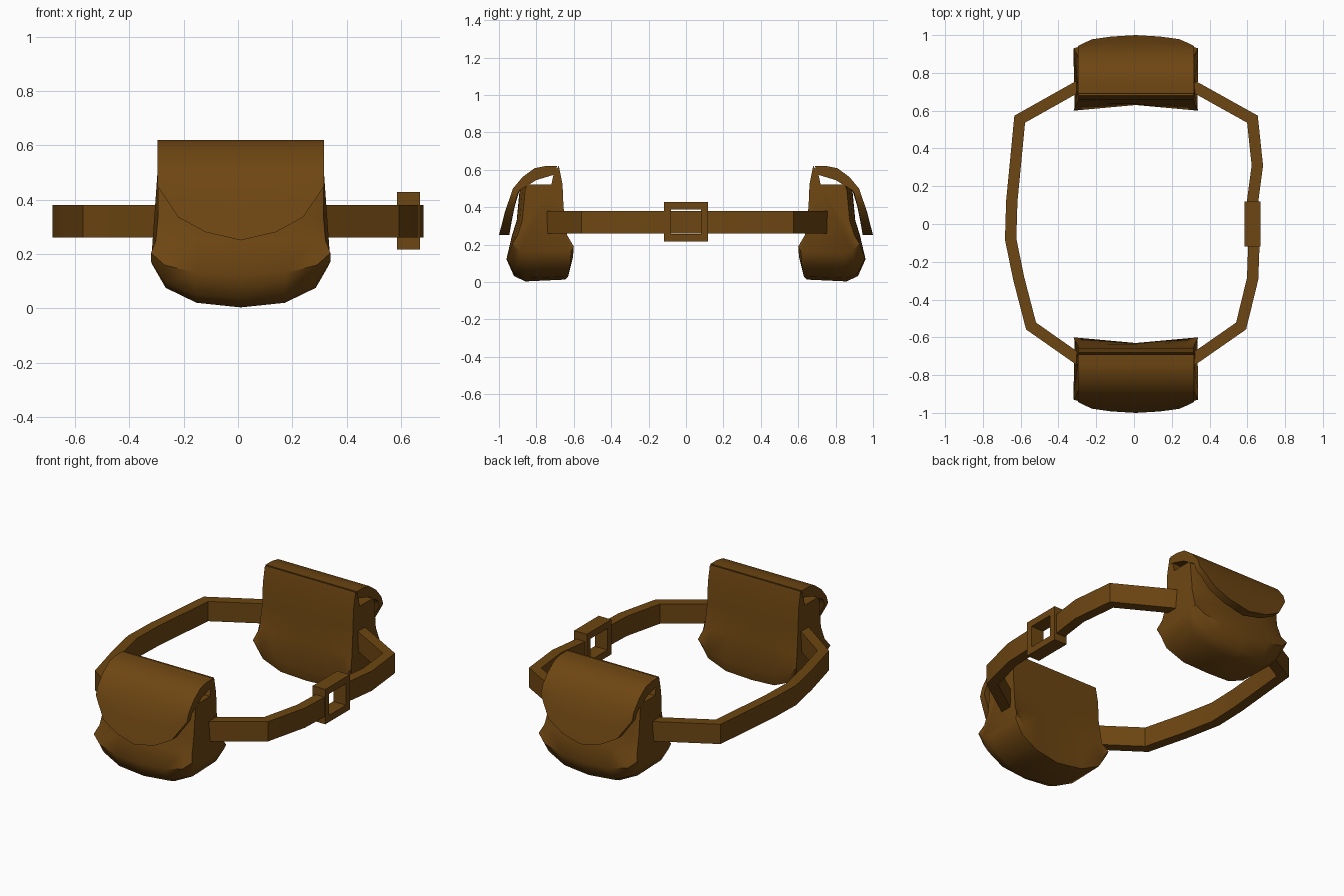
import bpy, bmesh, math
from mathutils import Vector

if "Cube" in bpy.data.objects:
    bpy.data.objects.remove(bpy.data.objects["Cube"])

leather = bpy.data.materials.new("brown_leather")
leather.diffuse_color = (0.155, 0.061, 0.006, 1)
leather.use_nodes = True
leather.node_tree.nodes["Principled BSDF"].inputs["Base Color"].default_value = leather.diffuse_color
CX = 0.01  # pouch centre in x


def finish(name, bm, angle=40):
    bmesh.ops.recalc_face_normals(bm, faces=bm.faces)
    me = bpy.data.meshes.new(name)
    bm.to_mesh(me)
    bm.free()
    ob = bpy.data.objects.new(name, me)
    bpy.context.collection.objects.link(ob)
    me.materials.append(leather)
    bpy.ops.object.select_all(action='DESELECT')
    ob.select_set(True)
    bpy.context.view_layer.objects.active = ob
    bpy.ops.object.shade_smooth_by_angle(angle=math.radians(angle))
    return ob


def loft(name, rings, closed=False, angle=40):
    """Skin a list of equal closed rings, capping the ends unless closed."""
    bm = bmesh.new()
    vs = [[bm.verts.new(p) for p in r] for r in rings]
    n = len(vs[0])
    for a, b in zip(vs, vs[1:] + vs[:1] if closed else vs[1:]):
        for i in range(n):
            j = (i + 1) % n
            bm.faces.new((a[i], a[j], b[j], b[i]))
    if not closed:
        bm.faces.new(vs[0])
        bm.faces.new(vs[-1])
    return finish(name, bm, angle)


def lerp_table(table, t):
    for (a, p), (b, q) in zip(table, table[1:]):
        if t <= b:
            return p + (q - p) * (t - a) / (b - a)
    return table[-1][1]


COLS = (-1, -0.85, -0.5, 0, 0.5, 0.85, 1)

# Pouch body: (depth, height, half width) around the side profile
BODY = [(.68, .62, .305), (.66, .52, .305), (.655, .40, .305), (.635, .25, .312),
        (.60, .08, .33), (.615, .01, .325), (.86, 0, .325), (.92, .03, .33),
        (.96, .12, .33), (.93, .25, .312), (.905, .33, .305), (.89, .49, .305),
        (.88, .52, .305), (.72, .52, .305), (.705, .59, .305)]
LIFT = [(0, .003), (.5, .02), (.85, .075), (1, .16)]


def pouch_body(name, side):
    rings = []
    for u in COLS:
        lift = lerp_table(LIFT, abs(u))
        ring = []
        for d, z, w in BODY:
            if z < .25:
                z = lift + z * (.25 - lift) / .25
                if d < .7:                       # back hem bows inward
                    d += .03 * (1 - abs(u))
            if d > .85:                          # front corners round off
                d -= .03 * abs(u) ** 4
            ring.append((CX + u * w, side * d, z))
        rings.append(ring)
    loft(name, rings)


# Flap: outer and inner (depth by height) below the bend, with curved hem
HEM = [(0, .25), (.42, .28), (.75, .335), (1, .45)]
OUT = [(.25, 1.0), (.375, .968), (.5, .925)]
INN = [(.25, .945), (.375, .925), (.49, .895), (.5, .885)]


def pouch_flap(name, side):
    rings = []
    for u in (-1, -.9, -.75, -.42, 0, .42, .75, .9, 1):
        end = lerp_table(HEM, abs(u))
        mid = (end + .5) / 2
        path = [(.69, .62), (.75, .62), (.81, .608), (.875, .56), (.925, .50)]
        path += [(lerp_table(OUT, z), z) for z in (mid, end)]
        path += [(lerp_table(INN, z), z) for z in (end, mid)]
        path += [(.89, .49), (.80, .545), (.70, .575)]
        rings.append([(CX + u * .307, side * d, z) for d, z in path])
    loft(name, rings)


for label, side in (("front", -1), ("back", 1)):
    pouch_body(label + "_pouch_body", side)
    pouch_flap(label + "_pouch_flap", side)


# Belt straps: flat bands following centre lines in plan
def strap(name, pts, thick=.06, z0=.26, z1=.38):
    pts = [Vector(p) for p in pts]
    rings = []
    for i, p in enumerate(pts):
        dirs = [(b - a).normalized() for a, b in zip(pts, pts[1:])][max(i - 1, 0):i + 1]
        t = sum(dirs, Vector((0, 0))).normalized()
        n = Vector((-t.y, t.x)) * (thick / 2 / max(t.dot(dirs[0]), .5))
        a, b = p + n, p - n
        rings.append([(a.x, a.y, z0), (b.x, b.y, z0), (b.x, b.y, z1), (a.x, a.y, z1)])
    loft(name, rings, angle=35)


strap("left_strap", [(-.25, .755), (-.32, .715), (-.605, .555), (-.647, .12),
                     (-.653, -.08), (-.61, -.29), (-.545, -.54), (-.31, -.705), (-.25, -.75)])
strap("right_back_strap", [(.26, .755), (.34, .715), (.627, .555), (.653, .31), (.625, .10)])
strap("right_front_strap", [(.635, -.10), (.628, -.29), (.567, -.54), (.33, -.705), (.26, -.75)])

# Square buckle frame with an open middle
rings = []
for sy, sz in ((-1, -1), (1, -1), (1, 1), (-1, 1)):
    rings.append([(x, sy * hy, .322 + sz * hz)
                  for x, hy, hz in ((.585, .118, .106), (.67, .118, .106),
                                    (.67, .08, .065), (.585, .08, .065))])
loft("buckle", rings, closed=True, angle=30)
